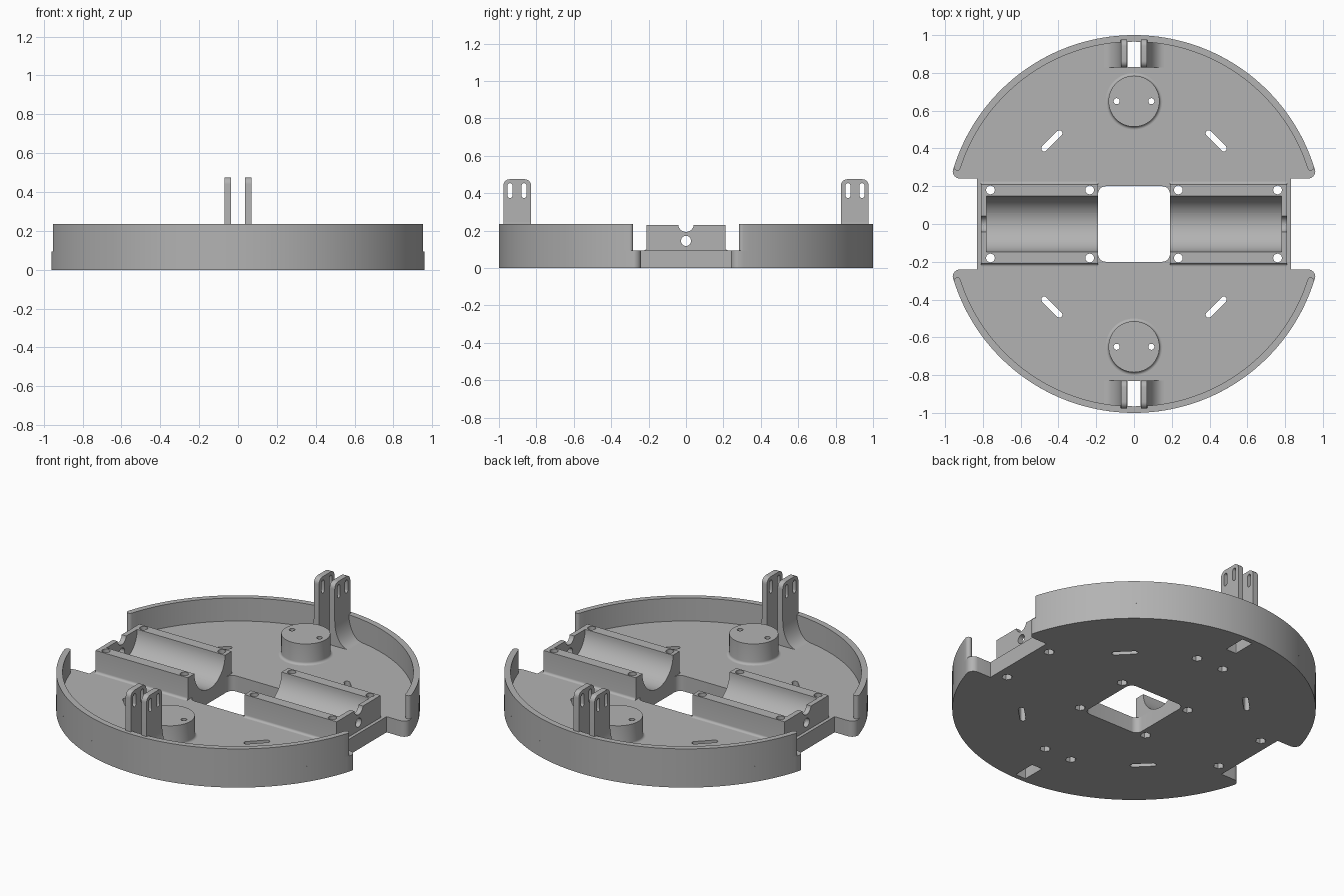
import bpy, bmesh
from math import sin, cos, pi, asin, radians

if "Cube" in bpy.data.objects:
    bpy.data.objects.remove(bpy.data.objects["Cube"])

FLOOR, RIM, BLOCK, BOSS = 0.095, 0.235, 0.23, 0.22

grey = bpy.data.materials.new("plain grey")
grey.diffuse_color = (0.45, 0.45, 0.45, 1)
grey.use_nodes = True
grey.node_tree.nodes["Principled BSDF"].inputs["Base Color"].default_value = grey.diffuse_color


def finish(name, bm):
    bmesh.ops.recalc_face_normals(bm, faces=bm.faces)
    me = bpy.data.meshes.new(name)
    bm.to_mesh(me)
    bm.free()
    me.materials.append(grey)
    ob = bpy.data.objects.new(name, me)
    bpy.context.collection.objects.link(ob)
    return ob


def prism(name, pts, a0, a1, axis="z"):
    """Extrude a 2D outline along an axis."""
    place = {"x": lambda u, v, a: (a, u, v),
             "y": lambda u, v, a: (u, a, v),
             "z": lambda u, v, a: (u, v, a)}[axis]
    bm = bmesh.new()
    lo = [bm.verts.new(place(u, v, a0)) for u, v in pts]
    hi = [bm.verts.new(place(u, v, a1)) for u, v in pts]
    bm.faces.new(lo)
    bm.faces.new(hi)
    n = len(pts)
    for i in range(n):
        j = (i + 1) % n
        bm.faces.new((lo[i], lo[j], hi[j], hi[i]))
    return finish(name, bm)


def arc(cx, cy, r, t0, t1, n=8, ry=None):
    ry = ry or r
    return [(cx + r * cos(t0 + (t1 - t0) * i / n),
             cy + ry * sin(t0 + (t1 - t0) * i / n)) for i in range(n + 1)]


def circle(cx, cy, r, n=24):
    return arc(cx, cy, r, 0, 2 * pi, n)[:-1]


def rounded(x0, x1, y0, y1, r):
    return (arc(x1 - r, y1 - r, r, 0, pi / 2) + arc(x0 + r, y1 - r, r, pi / 2, pi)
            + arc(x0 + r, y0 + r, r, pi, 1.5 * pi) + arc(x1 - r, y0 + r, r, 1.5 * pi, 2 * pi))


def stadium(cx, cy, length, width, ang):
    r, h = width / 2, (length - width) / 2
    dx, dy = h * cos(ang), h * sin(ang)
    return (arc(cx + dx, cy + dy, r, ang - pi / 2, ang + pi / 2)
            + arc(cx - dx, cy - dy, r, ang + pi / 2, ang + 1.5 * pi))


cutters = []


def cutter(*args):
    ob = prism("cutter", *args)
    ob.hide_render = True
    cutters.append(ob)
    return ob


def cut(ob, tools):
    bpy.context.view_layer.objects.active = ob
    for t in tools:
        m = ob.modifiers.new("cut", "BOOLEAN")
        m.object, m.operation, m.solver = t, "DIFFERENCE", "EXACT"
        bpy.ops.object.modifier_apply(modifier=m.name)


parts = []

# Base plate: disc with a notch at each side and rounded ears
a = asin(0.28)
quarter = arc(0.92, 0.28, 0.04, 0, -pi / 2, 6)[1:] + [(0.83, 0.24)]
outline = arc(0, 0, 1, a, pi - a, 80)
outline += [(-x, y) for x, y in quarter]
outline += [(-x, -y) for x, y in reversed(quarter)]
outline += arc(0, 0, 1, pi + a, 2 * pi - a, 80)
outline += [(x, -y) for x, y in quarter]
outline += list(reversed(quarter))
base = prism("base_plate", outline, 0, FLOOR)
parts.append(base)

base_tools = [cutter(rounded(-0.19, 0.19, -0.2, 0.2, 0.04), -0.1, 0.3)]

# Diagonal adjustment slots
for sx in (1, -1):
    for sy in (1, -1):
        base_tools.append(cutter(stadium(sx * 0.435, sy * 0.44, 0.145, 0.032, -sx * sy * pi / 4), -0.1, 0.2))

# Motor cradles with trough, shaft notch and screw holes
for sx, side in ((1, "right"), (-1, "left")):
    f = 0.014
    half = arc(0.21 + f, FLOOR + f, f, 1.5 * pi, pi, 5) + [(0.21, BLOCK)]
    profile = half + [(-y, z) for y, z in reversed(half)]
    block = prism(side + "_motor_cradle", profile, sx * 0.19, sx * 0.81, "x")
    trough = cutter(circle(0, BLOCK, 0.147, 64), sx * 0.1, sx * 0.78, "x")
    tools = [trough,
             cutter(circle(0, BLOCK + 0.005, 0.042), sx * 0.7, sx * 0.9, "x"),
             cutter(circle(0, 0.145, 0.027), sx * 0.7, sx * 0.84, "x")]
    for x in (0.235, 0.76):
        for y in (0.18, -0.18):
            hole = cutter(circle(sx * x, y, 0.023), -0.1, 0.3)
            tools.append(hole)
            base_tools += [hole, cutter(circle(sx * x, y, 0.03, 6), -0.1, 0.06)]
    cut(block, tools)
    base_tools.append(trough)
    parts.append(block)

for sy, side in ((1, "back"), (-1, "front")):
    # Curved rim wall with rounded ends
    t = asin(0.3 / 0.9825)
    c, s = 0.9825 * cos(t), 0.9825 * sin(t)
    wall = arc(0, 0, 1, t, pi - t, 80)
    wall += arc(-c, s, 0.0175, pi - t, 2 * pi - t, 8)[1:-1]
    wall += arc(0, 0, 0.965, pi - t, t, 80)
    wall += arc(c, s, 0.0175, pi + t, 2 * pi + t, 8)[1:-1]
    parts.append(prism(side + "_rim_wall", [(x, sy * y) for x, y in wall], FLOOR, RIM))

    # Round caster boss with a filleted foot and two screw holes
    bm = bmesh.new()
    prof = [(0, FLOOR)] + arc(0.15, FLOOR + 0.015, 0.015, 1.5 * pi, pi, 5) + [(0.135, BOSS), (0, BOSS)]
    vs = [bm.verts.new((r, sy * 0.65, z)) for r, z in prof]
    edges = [bm.edges.new(p) for p in zip(vs, vs[1:])]
    bmesh.ops.spin(bm, geom=vs + edges, cent=(0, sy * 0.65, 0), axis=(0, 0, 1),
                   angle=2 * pi, steps=64)
    bmesh.ops.remove_doubles(bm, verts=bm.verts, dist=1e-4)
    boss = finish(side + "_caster_boss", bm)
    tools = [cutter(circle(sx * 0.092, sy * 0.65, 0.016), -0.1, 0.3) for sx in (1, -1)]
    cut(boss, tools)
    base_tools += tools
    base_tools += [cutter(circle(sx * 0.092, sy * 0.65, 0.03, 6), -0.1, 0.06) for sx in (1, -1)]
    parts.append(boss)

    # Opening between the bracket plates
    base_tools.append(cutter(rounded(-0.035, 0.035, sy * 0.9 - 0.07, sy * 0.9 + 0.07, 0.002), -0.1, 0.2))

    # Pair of upright slotted bracket plates with flared feet
    for sx, lr in ((1, "right"), (-1, "left")):
        plate = [(0.828, FLOOR), (0.977, FLOOR)]
        plate += arc(0.942, 0.44, 0.035, 0, pi / 2) + arc(0.863, 0.44, 0.035, pi / 2, pi)
        bracket = prism(f"{side}_{lr}_bracket", [(sy * y, z) for y, z in plate],
                        sx * 0.036, sx * 0.07, "x")
        cut(bracket, [cutter(stadium(sy * y, 0.414, 0.08, 0.026, pi / 2), sx * 0.01, sx * 0.1, "x")
                      for y in (0.866, 0.941)])
        flare = [(0.07, FLOOR)] + arc(0.16, 0.245, 0.09, pi, 1.5 * pi, 12, 0.149)
        foot = prism(f"{side}_{lr}_bracket_foot", [(sx * x, z) for x, z in flare],
                     sy * 0.828, sy * 0.975, "y")
        parts += [bracket, foot]

cut(base, base_tools)
for ob in cutters:
    bpy.data.objects.remove(ob)

# Smooth curved walls, keep edges sharp
for ob in parts:
    bpy.ops.object.select_all(action="DESELECT")
    ob.select_set(True)
    bpy.context.view_layer.objects.active = ob
    bpy.ops.object.shade_smooth_by_angle(angle=radians(30))
